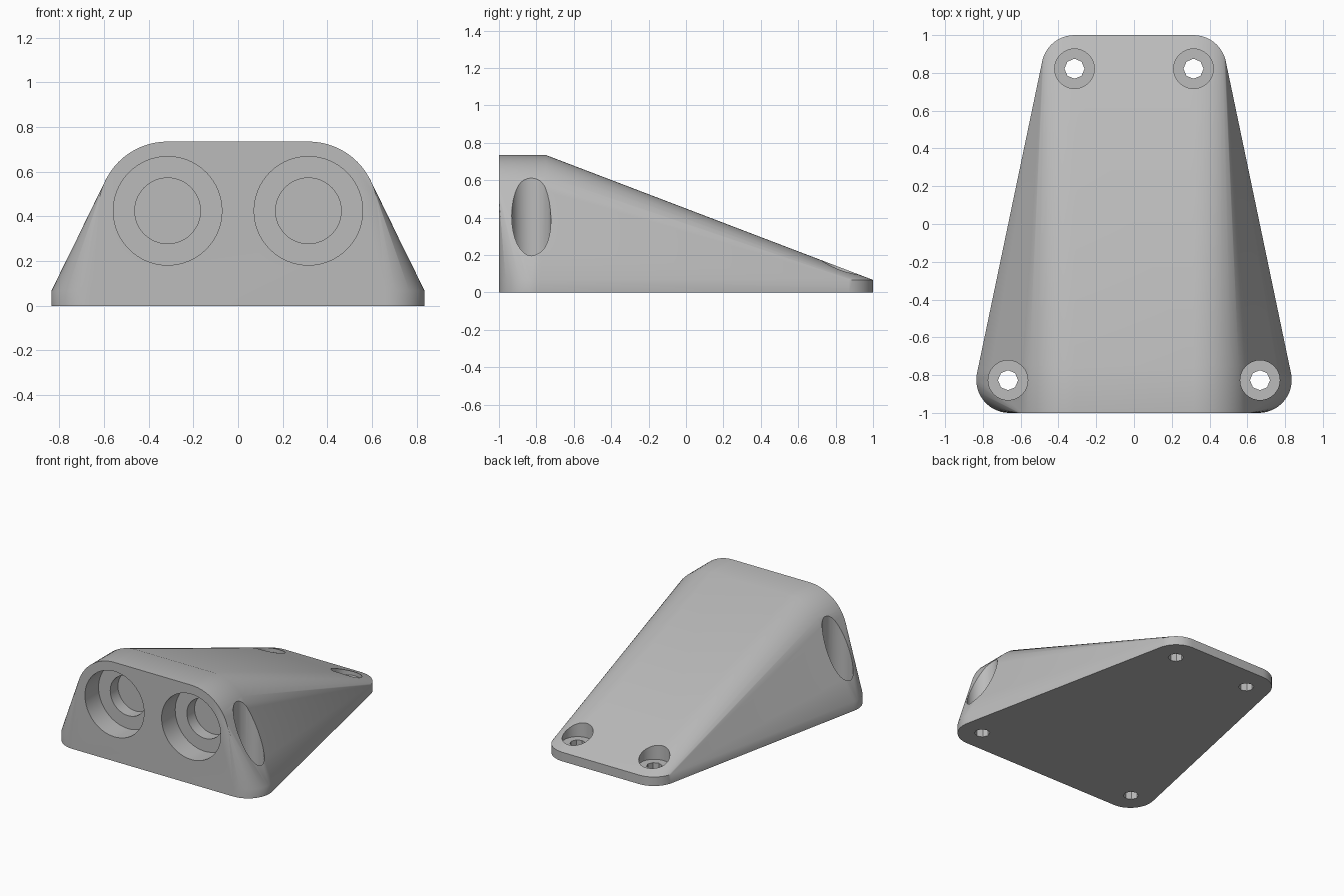
import bpy, bmesh, math
from mathutils import Matrix, Vector

cube = bpy.data.objects.get("Cube")
if cube:
    bpy.data.objects.remove(cube, do_unlink=True)

grey = bpy.data.materials.new("plain grey")
grey.use_nodes = True
COLOUR = (0.5, 0.5, 0.5, 1)
grey.diffuse_color = COLOUR
grey.node_tree.nodes["Principled BSDF"].inputs["Base Color"].default_value = COLOUR

PLATE = 0.067            # thickness of the base flange
BARREL_X, BARREL_Z = 0.315, 0.425
SCREWS = [(0.667, -0.827), (0.315, 0.822)]


def ring(centre, radius, axis, count):
    """Points of a circle around the given axis ('y' or 'z')."""
    points = []
    for i in range(count):
        a = math.tau * i / count
        u, v = radius * math.cos(a), radius * math.sin(a)
        points.append(Vector(centre) + (Vector((u, 0, v)) if axis == "y" else Vector((u, v, 0))))
    return points


def make_object(name, bm):
    mesh = bpy.data.meshes.new(name)
    bm.to_mesh(mesh)
    bm.free()
    obj = bpy.data.objects.new(name, mesh)
    bpy.context.collection.objects.link(obj)
    mesh.materials.append(grey)
    return obj


def hull(name, points):
    bm = bmesh.new()
    for p in points:
        bm.verts.new(p)
    result = bmesh.ops.convex_hull(bm, input=bm.verts)
    spare = {g for g in result["geom_interior"] + result["geom_unused"]
             if isinstance(g, bmesh.types.BMVert)}
    bmesh.ops.delete(bm, geom=list(spare), context="VERTS")
    bmesh.ops.dissolve_limit(bm, angle_limit=math.radians(0.2),
                             verts=bm.verts, edges=bm.edges)
    bmesh.ops.recalc_face_normals(bm, faces=bm.faces)
    return make_object(name, bm)


def drill(body, start, end, radius, axis, count):
    """Cut a round hole between two points."""
    cutter = hull("cutter", ring(start, radius, axis, count) + ring(end, radius, axis, count))
    cutter.hide_render = True
    mod = body.modifiers.new("hole", "BOOLEAN")
    mod.operation, mod.solver, mod.object = "DIFFERENCE", "EXACT", cutter
    bpy.context.view_layer.objects.active = body
    bpy.ops.object.modifier_apply(modifier=mod.name)
    bpy.data.objects.remove(cutter, do_unlink=True)


# Wedge housing: rounded flange wrapped together with two short barrels
points = []
for side in (-1, 1):
    for x, y in ((0.66, -0.825), (0.315, 0.825)):
        for z in (0, PLATE):
            points += ring((side * x, y, z), 0.175, "z", 48)
    for y in (-1, -0.75):
        points += ring((side * BARREL_X, y, BARREL_Z), 0.31, "y", 64)
housing = hull("housing", points)

for side in (-1, 1):
    # Stepped round sockets in the front face
    x = side * BARREL_X
    drill(housing, (x, -1.2, BARREL_Z), (x, -0.84, BARREL_Z), 0.243, "y", 64)
    drill(housing, (x, -0.9, BARREL_Z), (x, -0.75, BARREL_Z), 0.147, "y", 48)
    # Counterbored screw holes through the flange
    for sx, y in SCREWS:
        drill(housing, (side * sx, y, PLATE), (side * sx, y, 1), 0.105, "z", 32)
        drill(housing, (side * sx, y, -0.1), (side * sx, y, 0.2), 0.053, "z", 8)

bpy.ops.object.select_all(action="DESELECT")
housing.select_set(True)
bpy.context.view_layer.objects.active = housing
bpy.ops.object.shade_smooth_by_angle(angle=math.radians(25))
